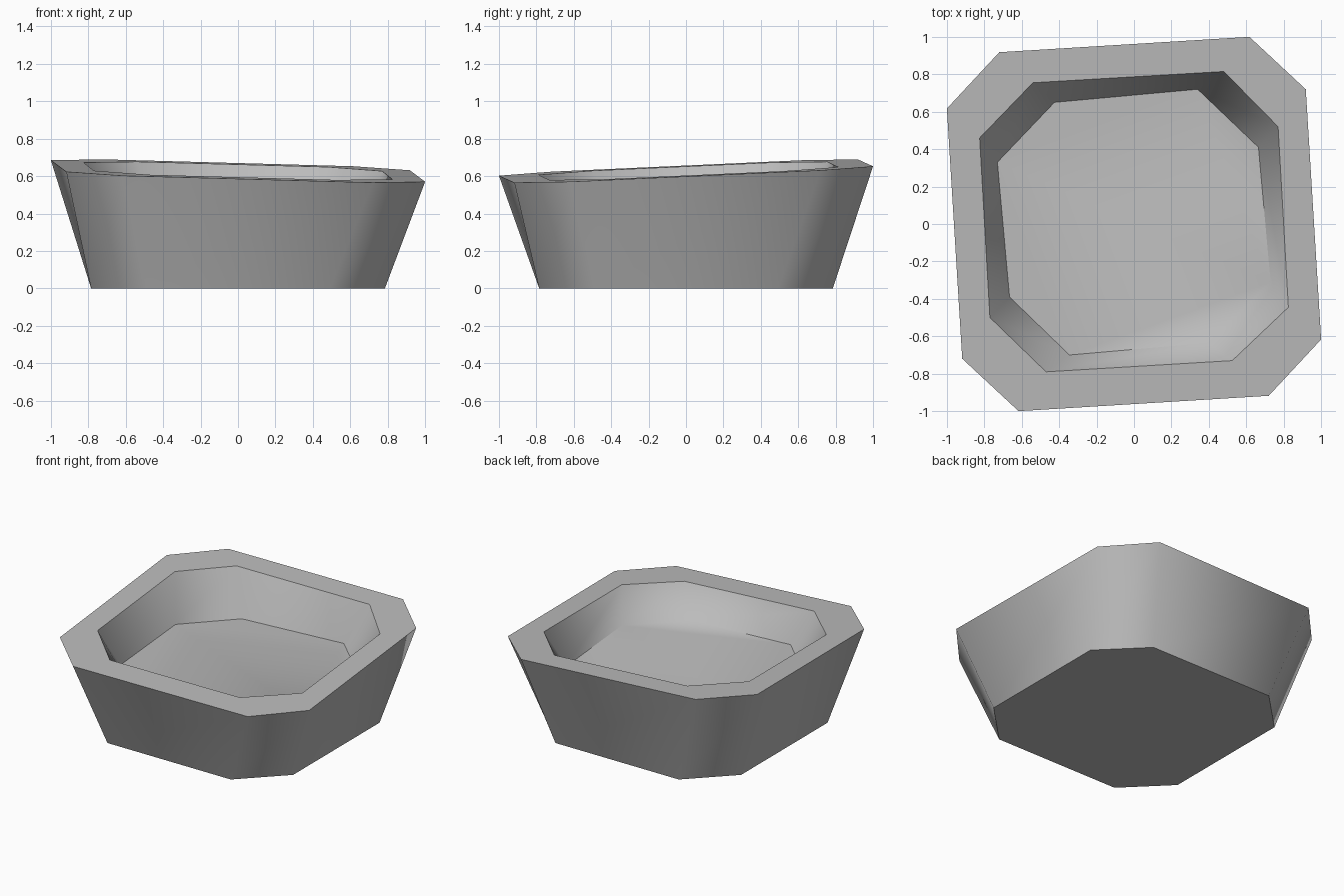
import bpy
import bmesh
import math

cube = bpy.data.objects.get("Cube")
if cube:
    bpy.data.objects.remove(cube, do_unlink=True)


def flat_material(name, rgb):
    mat = bpy.data.materials.new(name)
    mat.use_nodes = True
    colour = (*rgb, 1.0)
    mat.diffuse_color = colour
    mat.node_tree.nodes["Principled BSDF"].inputs["Base Color"].default_value = colour
    return mat


def quarter_turns(corner):
    """Repeat one two-point corner around z, counter-clockwise."""
    points = []
    for _ in range(4):
        points += corner
        corner = [(-y, x) for x, y in corner]
    return points


def rim_height(x, y):
    """Height of the slanting rim plane."""
    return 0.6275 - 0.0303 * x + 0.0438 * y


# Chamfered square outlines, from the base up over the rim and down to the floor
base = [(x, y, 0.0) for x, y in quarter_turns([(0.785, 0.4925), (0.4925, 0.785)])]
outer_rim = [(x, y, rim_height(x, y))
             for x, y in quarter_turns([(0.918, 0.72), (0.617, 1.0)])]
inner_rim = [(x, y, rim_height(x, y)) for x, y in (
    (0.77, 0.52), (0.48, 0.815), (-0.54, 0.755), (-0.825, 0.46),
    (-0.77, -0.50), (-0.47, -0.79), (0.525, -0.73), (0.825, -0.445))]
floor = [(x, y, 0.366) for x, y in (
    (0.665, 0.41), (0.34, 0.72), (-0.425, 0.65), (-0.73, 0.33),
    (-0.665, -0.39), (-0.345, -0.70), (0.40, -0.635), (0.73, -0.31))]

# Bridge the outlines into a solid bowl
bm = bmesh.new()
rings = [[bm.verts.new(p) for p in ring] for ring in (base, outer_rim, inner_rim, floor)]
for low, high in zip(rings, rings[1:]):
    for i in range(len(low)):
        j = (i + 1) % len(low)
        bm.faces.new((low[i], low[j], high[j], high[i]))
bm.faces.new(rings[0][::-1])
bm.faces.new(rings[-1])
bmesh.ops.recalc_face_normals(bm, faces=bm.faces[:])

mesh = bpy.data.meshes.new("bowl")
bm.to_mesh(mesh)
bm.free()
mesh.materials.append(flat_material("plain grey", (0.5, 0.5, 0.5)))
bowl = bpy.data.objects.new("bowl", mesh)
bpy.context.collection.objects.link(bowl)

# Soft corners, crisp rim, base and floor edges
for obj in bpy.context.selected_objects:
    obj.select_set(False)
bowl.select_set(True)
bpy.context.view_layer.objects.active = bowl
bpy.ops.object.shade_smooth_by_angle(angle=math.radians(55))
